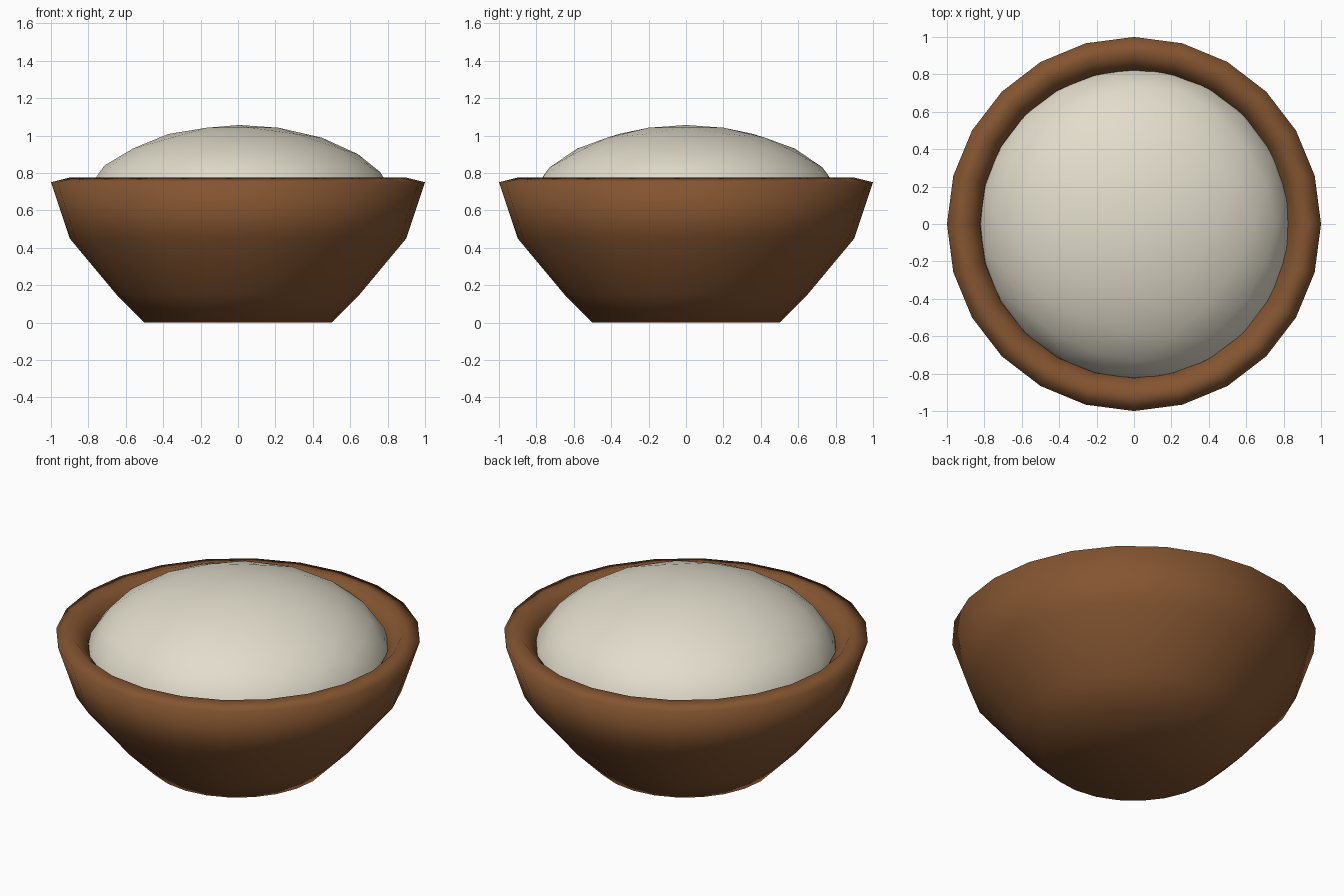
import bpy
import bmesh
from math import cos, sin, tau

cube = bpy.data.objects.get("Cube")
if cube:
    bpy.data.objects.remove(cube, do_unlink=True)


def material(name, rgb):
    mat = bpy.data.materials.new(name)
    mat.use_nodes = True
    color = (*rgb, 1.0)
    mat.diffuse_color = color
    bsdf = next(n for n in mat.node_tree.nodes if n.type == 'BSDF_PRINCIPLED')
    bsdf.inputs["Base Color"].default_value = color
    bsdf.inputs["Roughness"].default_value = 0.8
    return mat


def add_object(name, bm, mat):
    bmesh.ops.recalc_face_normals(bm, faces=bm.faces)
    for face in bm.faces:
        face.smooth = True
    mesh = bpy.data.meshes.new(name)
    bm.to_mesh(mesh)
    bm.free()
    mesh.materials.append(mat)
    obj = bpy.data.objects.new(name, mesh)
    bpy.context.collection.objects.link(obj)
    return obj


def lathe(profile, sides):
    """Closed turned solid; both ends of the profile get a flat cap."""
    bm = bmesh.new()
    rings = [[bm.verts.new((r * cos(tau * i / sides), r * sin(tau * i / sides), z))
              for i in range(sides)] for r, z in profile]
    for low, high in zip(rings, rings[1:]):
        for i in range(sides):
            j = (i + 1) % sides
            bm.faces.new((low[i], low[j], high[j], high[i]))
    bm.faces.new(rings[0])
    bm.faces.new(rings[-1])
    return bm


# Wooden bowl: outside wall, sloped rim, then the hollow inside
bowl_profile = [(0.5, 0), (0.65, 0.15), (0.9, 0.45), (1.0, 0.75),
                (0.9, 0.775), (0.825, 0.69), (0.79, 0.45), (0.45, 0.12)]
add_object("bowl", lathe(bowl_profile, 24), material("brown wood", (0.23, 0.09, 0.03)))

# Mound of food: a flattened ball resting in the hollow
bm = bmesh.new()
bmesh.ops.create_icosphere(bm, subdivisions=3, radius=0.845)
bmesh.ops.scale(bm, vec=(1, 1, 0.54), verts=bm.verts)
bmesh.ops.translate(bm, vec=(0.005, 0, 0.6), verts=bm.verts)
add_object("food_mound", bm, material("cream", (0.76, 0.72, 0.6)))
